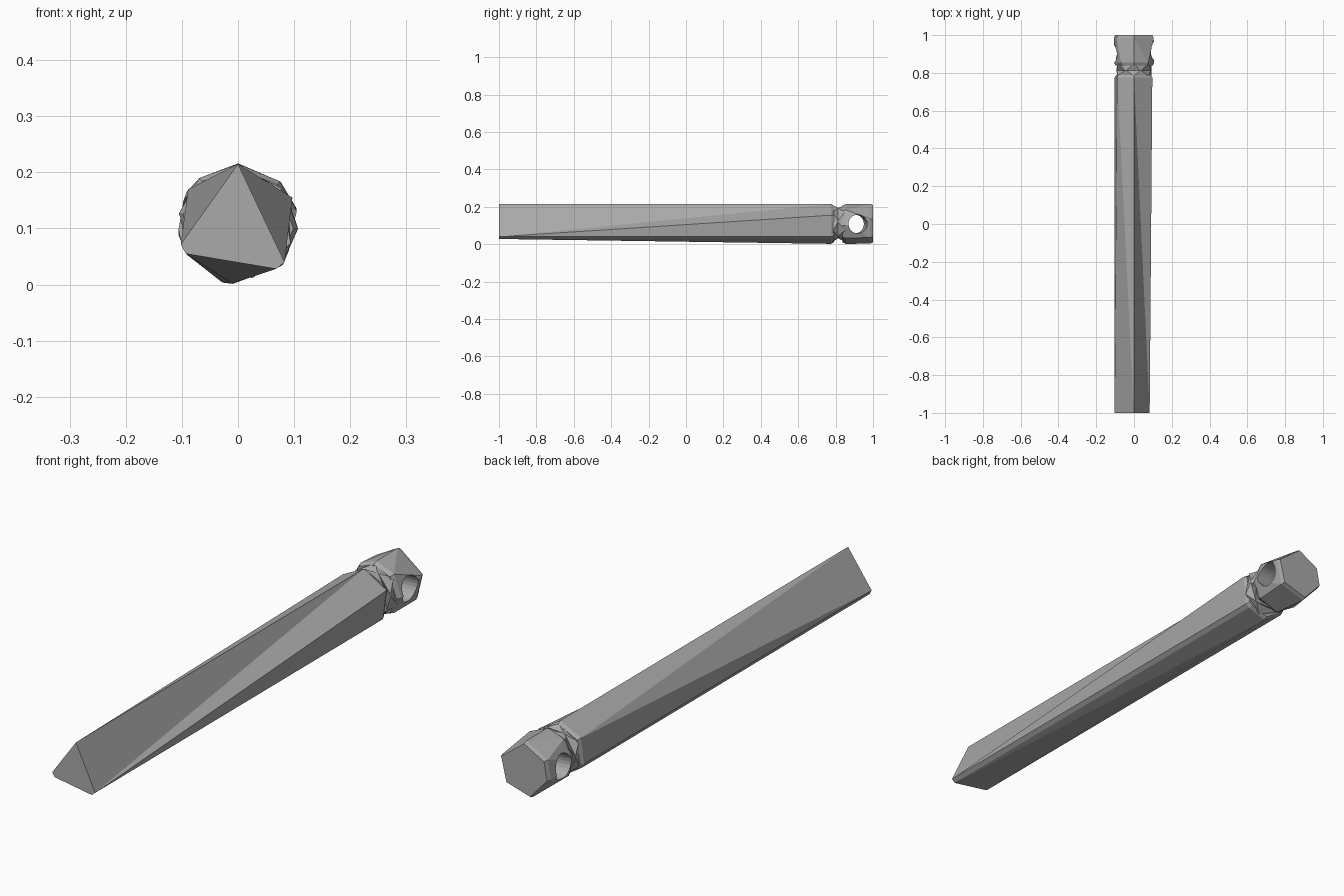
import bpy, bmesh, math
from mathutils import Matrix

cube = bpy.data.objects.get("Cube")
if cube:
    bpy.data.objects.remove(cube)

CZ = 0.108  # height of the long axis

grey = bpy.data.materials.new("plain_grey")
grey.use_nodes = True
COLOUR = (0.4, 0.4, 0.4, 1)
grey.diffuse_color = COLOUR
grey.node_tree.nodes["Principled BSDF"].inputs["Base Color"].default_value = COLOUR


def finish(bm, name):
    bmesh.ops.recalc_face_normals(bm, faces=bm.faces)
    mesh = bpy.data.meshes.new(name)
    bm.to_mesh(mesh)
    bm.free()
    mesh.materials.append(grey)
    obj = bpy.data.objects.new(name, mesh)
    bpy.context.collection.objects.link(obj)
    return obj


def ring(y, radius, angles):
    return [(radius * math.cos(math.radians(a)), y,
             CZ + radius * math.sin(math.radians(a))) for a in angles]


def hull(name, points):
    bm = bmesh.new()
    verts = [bm.verts.new(p) for p in points]
    res = bmesh.ops.convex_hull(bm, input=verts)
    inside = [v for v in res["geom_interior"] if isinstance(v, bmesh.types.BMVert)]
    bmesh.ops.delete(bm, geom=inside, context="VERTS")
    bmesh.ops.dissolve_limit(bm, angle_limit=0.01, verts=bm.verts, edges=bm.edges)
    return finish(bm, name)


# Shaft: five-sided tip twisting into an eight-sided rear section
tip = {"A": (0, 0.215), "B": (0.083, 0.04), "C": (0.068, 0.028),
       "D": (-0.093, 0.055), "E": (-0.102, 0.072)}
rear = dict(tip, P=(0.097, 0.155), Q=(-0.01, 0.002), R=(-0.089, 0.17))
order = "APBCQDER"
REAR_Y = 0.775
bm = bmesh.new()
vert = {k: bm.verts.new((x, -1, z)) for k, (x, z) in tip.items()}
vert.update({k.lower(): bm.verts.new((x, REAR_Y, z)) for k, (x, z) in rear.items()})
for face in ("ABCDE", order.lower(), "ABa", "Bpa", "Bbp", "BCcb", "Cqc", "CDq",
             "Ddq", "DEed", "Ere", "EAr", "Aar"):
    bm.faces.new([vert[k] for k in face])
finish(bm, "twisted_shaft")

# Bevelled shoulder at the rear of the shaft
shoulder = []
for y, s in ((REAR_Y, 1), (0.79, 0.93)):
    shoulder += [(rear[k][0] * s, y, CZ + (rear[k][1] - CZ) * s) for k in order]
hull("shaft_shoulder", shoulder)

# Narrow twisted neck
neck_a = [90, 40, -20, -75, 205, 150]
neck_b = [a + 28 for a in neck_a]
hull("neck_front", ring(0.785, 0.1, neck_a) + ring(0.815, 0.092, neck_b))
hull("neck_rear", ring(0.81, 0.092, neck_b) + ring(0.85, 0.1, neck_a))

# Faceted head, six-sided at the back
front_angles = [90, 45, -5, -45, 265, 210, 170, 130]
back_angles = [90, 148, 190, 255, 318, 15]
head = hull("drilled_head", ring(0.838, 0.099, front_angles) + ring(0.855, 0.107, front_angles)
            + ring(0.985, 0.108, back_angles) + ring(1.0, 0.102, back_angles))

# Cross hole through the head
bm = bmesh.new()
bmesh.ops.create_cone(bm, cap_ends=True, segments=24, radius1=0.05, radius2=0.05, depth=0.5,
                      matrix=Matrix.Translation((0, 0.91, 0.108))
                      @ Matrix.Rotation(math.radians(5), 4, "Z")
                      @ Matrix.Rotation(math.pi / 2, 4, "Y"))
cutter = finish(bm, "hole_cutter")
cutter.hide_render = True
cutter.hide_viewport = True
cut = head.modifiers.new("cross_hole", "BOOLEAN")
cut.object = cutter
cut.operation = "DIFFERENCE"
cut.solver = "EXACT"
